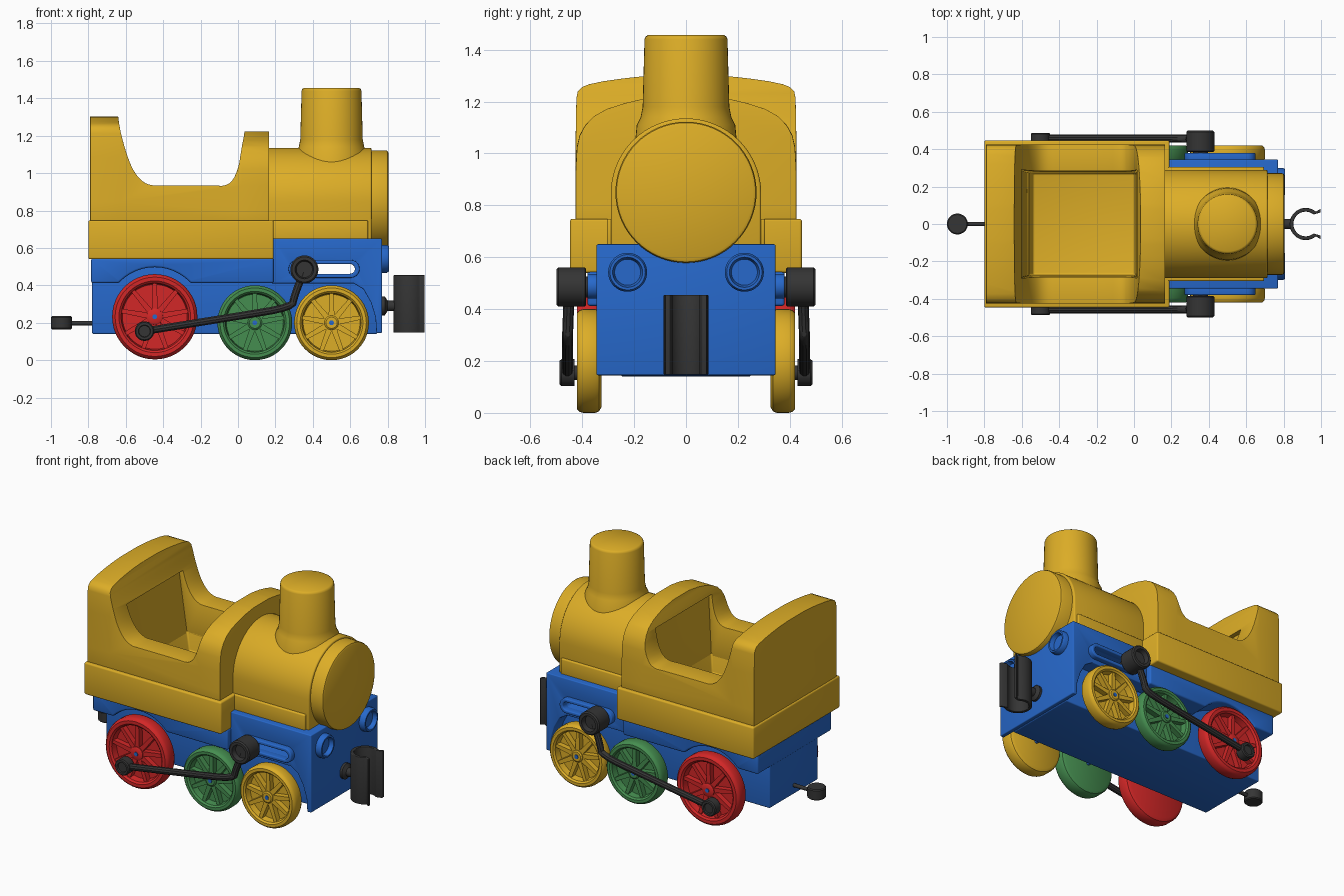
import bpy, bmesh
from math import sin, cos, pi, radians, hypot

if "Cube" in bpy.data.objects:
    bpy.data.objects.remove(bpy.data.objects["Cube"])


def mat(name, col):
    m = bpy.data.materials.new(name)
    m.diffuse_color = (*col, 1)
    m.use_nodes = True
    m.node_tree.nodes["Principled BSDF"].inputs["Base Color"].default_value = m.diffuse_color
    return m


YELLOW = mat("yellow", (0.72, 0.42, 0.02))
BLUE = mat("blue", (0.02, 0.14, 0.60))
RED = mat("red", (0.65, 0.02, 0.02))
GREEN = mat("green", (0.06, 0.27, 0.08))
BLACK = mat("black", (0.035, 0.035, 0.035))


def place(a, b, h, axis):
    return {'x': (h, a, b), 'y': (a, h, b), 'z': (a, b, h)}[axis]


def add_prism(bm, pts, axis, lo, hi):
    lower = [bm.verts.new(place(a, b, lo, axis)) for a, b in pts]
    upper = [bm.verts.new(place(a, b, hi, axis)) for a, b in pts]
    bridge(bm, lower, upper)
    bm.faces.new(lower)
    bm.faces.new(upper)


def bridge(bm, r1, r2):
    for i in range(len(r1)):
        j = (i + 1) % len(r1)
        bm.faces.new((r1[i], r1[j], r2[j], r2[i]))


def add_lathe(bm, prof, axis, c, n=48):
    rings = [[bm.verts.new(place(c[0] + r * cos(2 * pi * i / n), c[1] + r * sin(2 * pi * i / n), h, axis))
              for i in range(n)] for r, h in prof]
    for r1, r2 in zip(rings, rings[1:]):
        bridge(bm, r1, r2)
    bmesh.ops.remove_doubles(bm, verts=bm.verts, dist=1e-5)


def make(name, bm):
    bmesh.ops.recalc_face_normals(bm, faces=bm.faces)
    me = bpy.data.meshes.new(name)
    bm.to_mesh(me)
    bm.free()
    ob = bpy.data.objects.new(name, me)
    bpy.context.collection.objects.link(ob)
    return ob


def prism(name, pts, axis, lo, hi):
    bm = bmesh.new()
    add_prism(bm, pts, axis, lo, hi)
    return make(name, bm)


def lathe(name, prof, axis, c, n=48):
    bm = bmesh.new()
    add_lathe(bm, prof, axis, c, n)
    return make(name, bm)


def loft(name, sections):
    bm = bmesh.new()
    rings = [[bm.verts.new(p) for p in s] for s in sections]
    for r1, r2 in zip(rings, rings[1:]):
        bridge(bm, r1, r2)
    bm.faces.new(rings[0])
    bm.faces.new(rings[-1])
    return make(name, bm)


def rect(a0, a1, b0, b1):
    return [(a0, b0), (a1, b0), (a1, b1), (a0, b1)]


def stadium(x0, x1, z, r):
    arc = [pi / 2 - pi * i / 12 for i in range(13)]
    return ([(x1 - r + r * cos(a), z + r * sin(a)) for a in arc] +
            [(x0 + r - r * cos(a), z - r * sin(a)) for a in arc])


def soften(pts, times=2):
    for _ in range(times):
        out = [pts[0]]
        for p, q in zip(pts, pts[1:]):
            out += [tuple(.75 * a + .25 * b for a, b in zip(p, q)),
                    tuple(.25 * a + .75 * b for a, b in zip(p, q))]
        pts = out + [pts[-1]]
    return pts


def finish(ob, m, cuts=(), bevel=0, mirror=False):
    for c in cuts:
        md = ob.modifiers.new("cut", 'BOOLEAN')
        md.operation, md.object = 'DIFFERENCE', c
    if bevel:
        md = ob.modifiers.new("bevel", 'BEVEL')
        md.width, md.segments, md.limit_method, md.angle_limit = bevel, 3, 'ANGLE', radians(40)
    if mirror:
        ob.modifiers.new("mirror", 'MIRROR').use_axis = (False, True, False)
    bpy.ops.object.select_all(action='DESELECT')
    ob.select_set(True)
    bpy.context.view_layer.objects.active = ob
    bpy.ops.object.convert(target='MESH')
    ob = bpy.context.view_layer.objects.active
    ob.data.materials.clear()
    ob.data.materials.append(m)
    bpy.ops.object.shade_smooth_by_angle(angle=radians(35))


# cutters: cab side notch, seat well, rod slot, rear wheel arch
notch = prism("notch_cutter", soften([(-.645, 1.5), (-.645, 1.29), (-.60, 1.11), (-.555, 1.0), (-.49, .935), (-.40, .935),
              (-.15, .935), (-.05, .93), (0, 1.01), (.02, 1.14), (.04, 1.24), (.04, 1.5)]), 'y', -.6, .6)
well = loft("well_cutter", [[(x, y, z) for x, y in rect(x0, x1, -w, w)]
            for x0, x1, w, z in ((-.54, 0, .27, .62), (-.63, .04, .29, 1.12))])
slot = prism("slot_cutter", stadium(.30, .625, .488, .026), 'y', -.6, .6)
arch = lathe("arch_cutter", [(0, -.6), (.262, -.6), (.262, .6), (0, .6)], 'y', (-.445, .235))
cutters = [notch, well, slot, arch]
for c in cutters:
    c.hide_render = True

# chassis
finish(prism("lower_frame", [(-.78, .14), (.745, .14), (.745, .42), (.19, .42), (.19, .54), (-.78, .54)],
             'y', -.25, .25), BLUE, bevel=.008)
finish(prism("rear_ledge", rect(-.785, .19, .412, .545), 'y', -.38, .38), BLUE, [arch], .015)
finish(prism("front_shell", [(.18, .41), (.62, .41), (.67, .38), (.71, .31), (.735, .23), (.74, .145),
                             (.77, .145), (.77, .65), (.18, .65)], 'y', -.345, .345), BLUE, [slot], .006)
finish(prism("slot_boss", stadium(.27, .65, .488, .048), 'y', .33, .38), BLUE, [slot], .006, True)
finish(lathe("headlight", [(0, .76), (.075, .76), (.075, .795), (.068, .808), (.058, .808), (.05, .78), (0, .78)],
             'x', (.225, .542)), BLUE, mirror=True)

# cab body with arched ends and seat well
rear_arch = [(.425, 1.2), (.415, 1.25), (.36, 1.272), (.2, 1.295), (.08, 1.302)]
front_arch = [(.425, 1.0), (.405, 1.09), (.34, 1.16), (.2, 1.205), (.08, 1.222)]


def cab_section(x, half):
    half = soften([(.425, .73)] + half, 1)
    return [(x, y, z) for y, z in half] + [(x, -y, z) for y, z in reversed(half)]


finish(loft("cab", [cab_section(-.79, rear_arch), cab_section(-.63, rear_arch),
                    cab_section(.02, front_arch), cab_section(.167, front_arch)]), YELLOW, [notch, well], .018)
finish(prism("cab_skirt", rect(-.8, .19, .54, .748), 'y', -.447, .447), YELLOW, [well], .01)

# boiler, front cap and chimney
dome = [(.29 * cos(pi * i / 32), .845 + .29 * sin(pi * i / 32)) for i in range(33)]
finish(prism("boiler", [(-.29, .64)] + [(.29, .64)] + dome, 'x', .15, .715), YELLOW, bevel=.01)
finish(prism("boiler_base", rect(.15, .695, .64, .748), 'y', -.305, .305), YELLOW, bevel=.008)
finish(lathe("boiler_cap", [(0, .69), (.272, .69), (.272, .79), (.268, .8), (.258, .805), (0, .805)],
             'x', (0, .85), 64), YELLOW)
finish(lathe("chimney", [(0, 1.0), (.2, 1.0), (.19, 1.11), (.175, 1.14), (.167, 1.18), (.16, 1.44), (.156, 1.45),
                         (.147, 1.456), (0, 1.456)], 'z', (.5, 0)), YELLOW)

# wheels with spokes and axles
for name, x, R, m in (("rear_wheels", -.445, .228, RED), ("middle_wheels", .09, .2, GREEN), ("front_wheels", .5, .2, YELLOW)):
    cz = R + (.004 if m == RED else 0)
    bm = bmesh.new()
    add_lathe(bm, [(0, .325), (.88 * R, .325), (.97 * R, .335), (R, .35), (R, .395), (.98 * R, .41), (.93 * R, .42),
                   (.84 * R, .42), (.79 * R, .41), (.76 * R, .37), (.2 * R, .37), (.19 * R, .41), (.15 * R, .416),
                   (0, .416)], 'y', (x, cz))
    for k in range(9):
        a = 2 * pi * k / 9 + pi / 2
        pts = [(r * R, w) for r, w in ((.12, -.016), (.8, -.011), (.8, .011), (.12, .016))]
        add_prism(bm, [(x + u * cos(a) - v * sin(a), cz + u * sin(a) + v * cos(a)) for u, v in pts], 'y', .365, .405)
    finish(make(name, bm), m, mirror=True)
    finish(lathe(name.replace("wheels", "axle"), [(0, -.42), (.013, -.42), (.013, .42), (0, .42)],
                 'y', (x, cz), 16), BLUE)

# driving rods with end bosses
path = soften([(-.5, .457, .155), (.0, .457, .235), (.29, .457, .283), (.30, .455, .34), (.35, .45, .47)], 2)
cu = bpy.data.curves.new("driving_rods", 'CURVE')
cu.dimensions, cu.bevel_depth, cu.bevel_resolution, cu.use_fill_caps = '3D', .021, 3, True
sp = cu.splines.new('POLY')
sp.points.add(len(path) - 1)
for p, co in zip(sp.points, path):
    p.co = (*co, 1)
rod = bpy.data.objects.new("driving_rods", cu)
bpy.context.collection.objects.link(rod)
finish(rod, BLACK, mirror=True)
finish(lathe("crank_pins", [(0, .40), (.028, .40), (.028, .43), (.052, .43), (.052, .48), (.046, .487), (.033, .487),
                            (.03, .478), (0, .478)], 'y', (-.5, .155), 32), BLACK, mirror=True)
finish(lathe("rod_bosses", [(0, .34), (.04, .34), (.04, .385), (.07, .385), (.075, .39), (.075, .492), (.067, .5),
                            (.05, .5), (.043, .47), (0, .47)], 'y', (.355, .485), 32), BLACK, mirror=True)

# front coupling clip
outer = [(.918 + .086 * cos(radians(a)), .086 * sin(radians(a))) for a in range(50, 311, 10)]
inner = [(.918 + .066 * cos(radians(a)), .066 * sin(radians(a))) for a in range(310, 49, -10)]
lips = [(.998, -.082), (.998, -.062)], [(.998, .062), (.998, .082)]
finish(prism("front_clip", outer + lips[0] + inner + lips[1], 'z', .147, .455), BLACK, bevel=.004)
finish(lathe("clip_stem", [(0, .76), (.05, .76), (.05, .785), (.028, .80), (.028, .845), (0, .845)],
             'x', (0, .29), 24), BLACK)

# rear coupling pin
finish(lathe("rear_pin", [(0, .165), (.05, .165), (.056, .171), (.056, .229), (.05, .235), (0, .235)],
             'z', (-.944, 0), 32), BLACK)
finish(lathe("rear_bar", [(0, -.92), (.012, -.92), (.012, -.77), (0, -.77)], 'x', (0, .198), 16), BLACK)

for c in cutters:
    bpy.data.objects.remove(c)
